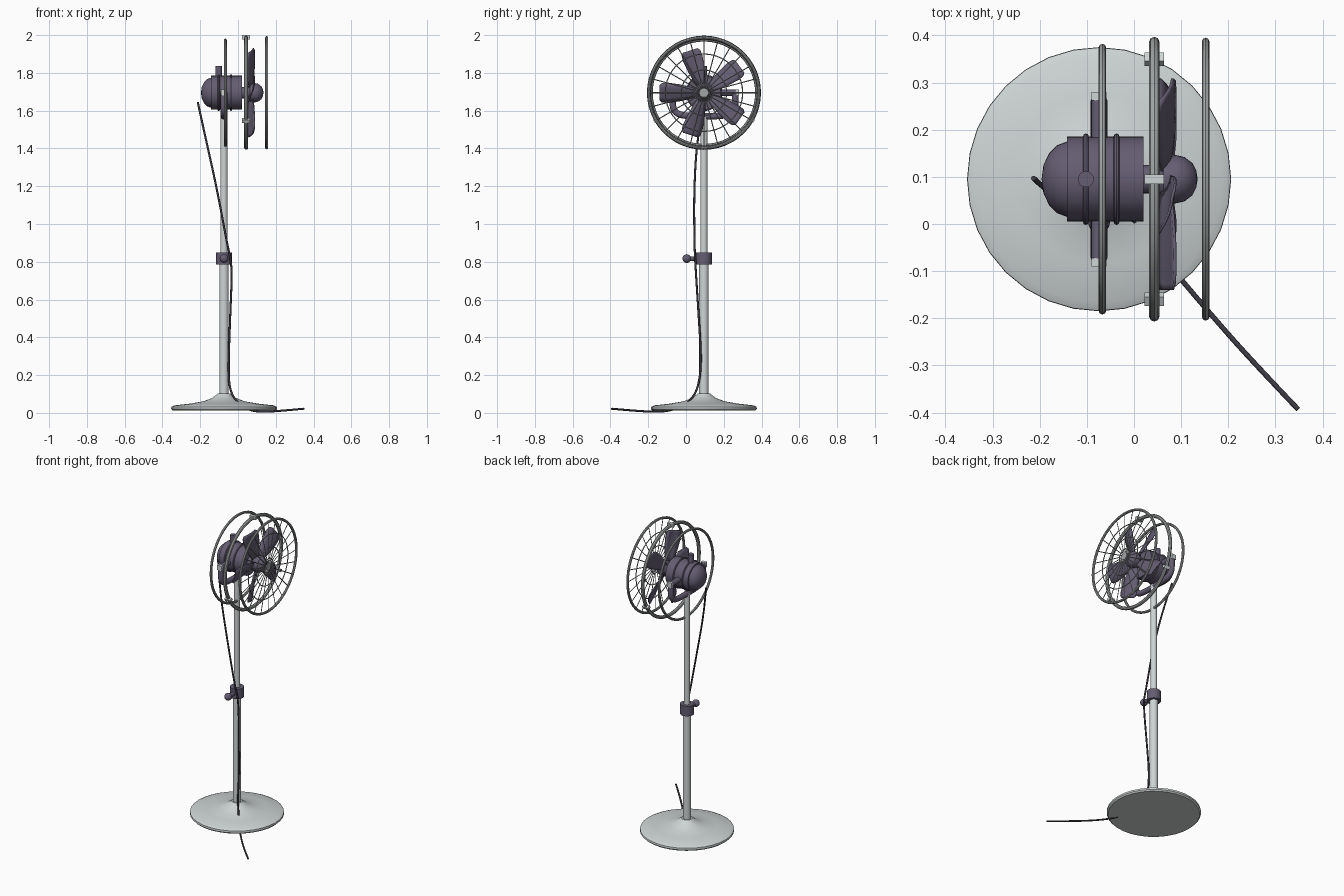
import bpy, bmesh, math
from mathutils import Vector, Matrix

if "Cube" in bpy.data.objects:
    bpy.data.objects.remove(bpy.data.objects["Cube"])

PX, CY, CZ = -0.074, 0.095, 1.695   # pole x, fan axis y and z


def mat(name, rgb):
    m = bpy.data.materials.new(name)
    m.diffuse_color = (*rgb, 1)
    m.use_nodes = True
    m.node_tree.nodes["Principled BSDF"].inputs["Base Color"].default_value = m.diffuse_color
    return m


DARK = mat("dark_plastic", (0.13, 0.11, 0.17))
BLACK = mat("black_rubber", (0.05, 0.045, 0.06))
PALE = mat("pale_metal", (0.62, 0.66, 0.66))
STEEL = mat("steel", (0.36, 0.38, 0.38))


def finish(name, bm, material, smooth=35):
    me = bpy.data.meshes.new(name)
    bmesh.ops.recalc_face_normals(bm, faces=bm.faces)
    bm.to_mesh(me)
    bm.free()
    ob = bpy.data.objects.new(name, me)
    bpy.context.collection.objects.link(ob)
    me.materials.append(material)
    bpy.ops.object.select_all(action='DESELECT')
    bpy.context.view_layer.objects.active = ob
    ob.select_set(True)
    if smooth:
        bpy.ops.object.shade_smooth_by_angle(angle=math.radians(smooth))
    return ob


def lathe(name, profile, origin, material, axis='Z', n=32):
    """Spin (radius, height) points about an axis through origin."""
    bm = bmesh.new()
    vs = [bm.verts.new((r, 0, h)) for r, h in profile]
    es = [bm.edges.new(p) for p in zip(vs, vs[1:])]
    bmesh.ops.spin(bm, geom=vs + es, cent=(0, 0, 0), axis=(0, 0, 1),
                   angle=2 * math.pi, steps=n)
    bmesh.ops.remove_doubles(bm, verts=bm.verts, dist=1e-5)
    rot = {'Z': Matrix(), 'X': Matrix.Rotation(math.pi / 2, 4, 'Y'),
           'Y': Matrix.Rotation(-math.pi / 2, 4, 'X')}[axis]
    bm.transform(Matrix.Translation(origin) @ rot)
    return finish(name, bm, material)


def cyl(name, r, h0, h1, origin, material, axis='Z', n=24):
    return lathe(name, [(0, h0), (r, h0), (r, h1), (0, h1)], origin, material, axis, n)


def ring(name, x, r, t, material, n=48, m=8):
    prof = [(r + t * math.cos(2 * math.pi * k / m), t * math.sin(2 * math.pi * k / m))
            for k in range(m + 1)]
    return lathe(name, prof, (x, CY, CZ), material, 'X', n)


def tube(name, pts, r, material, bevel=2, spline='NURBS'):
    cu = bpy.data.curves.new(name, 'CURVE')
    cu.dimensions = '3D'
    cu.bevel_depth, cu.bevel_resolution, cu.use_fill_caps = r, bevel, True
    sp = cu.splines.new(spline)
    sp.points.add(len(pts) - 1)
    for p, q in zip(sp.points, pts):
        p.co = (*q, 1)
    if spline == 'NURBS':
        sp.use_endpoint_u, sp.order_u, sp.resolution_u = True, 3, 6
    ob = bpy.data.objects.new(name, cu)
    bpy.context.collection.objects.link(ob)
    cu.materials.append(material)
    bpy.ops.object.select_all(action='DESELECT')
    bpy.context.view_layer.objects.active = ob
    ob.select_set(True)
    bpy.ops.object.convert(target='MESH')
    bpy.ops.object.shade_smooth_by_angle(angle=math.radians(50))


def box(name, size, matrix, material):
    bm = bmesh.new()
    bmesh.ops.create_cube(bm, size=1, matrix=matrix @ Matrix.Diagonal((*size, 1)))
    finish(name, bm, material, 0)


# Base and telescopic pole
foot = (PX, CY, 0)
lathe("base", [(0, .012), (.272, .012), (.28, .02), (.279, .032), (.262, .04), (.18, .049),
               (.11, .061), (.065, .078), (.04, .096), (.034, .102), (0, .102)],
      foot, PALE)
cyl("lower_pole", .025, .09, .80, foot, PALE)
cyl("upper_pole", .019, .78, 1.58, foot, PALE)

# Height collar with clamp knob
cyl("height_collar", .042, .785, .85, foot, DARK)
cyl("clamp_stem", .012, 0, .07, (PX, 0, .817), DARK, 'Y', 16)
arc = [(.023 * math.sin(a), -.023 * math.cos(a)) for a in [k * math.pi / 10 for k in range(11)]]
lathe("clamp_knob", arc, (PX, .004, .817), DARK, 'Y', 20)

# Motor housing, bands, oscillation knob, shaft and hub
motor = (0, CY, CZ)
lathe("motor_housing", [(0, -.196), (.03, -.192), (.055, -.18), (.072, -.163), (.08, -.142),
                        (.09, -.142), (.09, .02), (0, .02)], motor, DARK, 'X')
for i, x in enumerate((-.102, -.037)):
    ring(f"motor_band_{i}", x, .091, .006, DARK, 32)
cyl("oscillation_knob", .017, .08, .142, (-.102, CY, CZ), DARK, 'Z', 20)
cyl("motor_shaft", .03, .01, .065, motor, DARK, 'X')
lathe("fan_hub", [(0, .05), (.03, .051), (.046, .063), (.052, .085), (.047, .107),
                  (.034, .124), (.018, .132), (0, .135)], motor, DARK, 'X')

# Yoke holding the motor
half = [(.165, .0), (.168, -.06), (.155, -.105), (.10, -.125)]
yoke = [(PX, CY - a, CZ + b) for a, b in half] + \
       [(PX, CY + a, CZ + b) for a, b in reversed(half)]
tube("yoke", yoke, .018, DARK, 3)
for s in (-1, 1):
    lo, hi = sorted((s * .08, s * .168))
    cyl(f"pivot_pin_{s}", .017, lo, hi, (PX, CY, CZ), DARK, 'Y', 16)
    box(f"pivot_cap_{s}", (.032, .018, .032),
        Matrix.Translation((PX, CY + s * .176, CZ)), PALE)

# Five pitched fan blades
for i in range(5):
    bm = bmesh.new()
    rows = []
    for r, w in ((.035, .022), (.08, .036), (.13, .048), (.19, .056), (.222, .054), (.235, .042)):
        pitch = math.radians(28 - 40 * r)
        row = []
        for k in range(5):
            u = (k / 2 - 1) * w
            row.append(bm.verts.new((.068 + u * math.sin(pitch) + .006 * (1 - (u / w) ** 2),
                                     u * math.cos(pitch), r)))
        rows.append(row)
    for a, b in zip(rows, rows[1:]):
        for k in range(4):
            bm.faces.new((a[k], a[k + 1], b[k + 1], b[k]))
    bm.transform(Matrix.Translation(motor) @
                 Matrix.Rotation(math.radians(18 + 72 * i), 4, 'X'))
    ob = finish(f"blade_{i}", bm, DARK)
    so = ob.modifiers.new("thickness", 'SOLIDIFY')
    so.thickness, so.offset = .006, 0

# Guard rings, front grille circles and spokes
ring("rear_guard_ring", -.067, .279, .008, STEEL)
ring("middle_guard_ring", .043, .291, .011, STEEL)
FX = .152
ring("front_guard_ring", FX, .292, .008, STEEL)
for i, r in enumerate((.05, .12, .205)):
    ring(f"grille_circle_{i}", FX, r, .003, STEEL, 40, 6)
for i in range(24):
    a = 2 * math.pi * i / 24
    d = Vector((0, math.cos(a), math.sin(a)))
    o = Vector((FX, CY, CZ))
    tube(f"grille_spoke_{i}", [o + d * .02, o + d * .292], .0028, STEEL, 0, 'POLY')
cyl("grille_centre", .024, -.005, .005, (FX, CY, CZ), STEEL, 'X')

# Three clips on the middle ring
for i in range(3):
    m = Matrix.Translation((.043, CY, CZ)) @ Matrix.Rotation(math.radians(120 * i), 4, 'X') @ \
        Matrix.Translation((0, 0, .294))
    box(f"guard_clip_{i}", (.042, .02, .022), m, PALE)

# Power cord
tube("power_cord", [(-.213, .097, 1.645), (-.175, .06, 1.47), (-.11, .042, 1.18),
                    (-.055, .045, .88), (-.03, .05, .78), (-.042, .068, .5),
                    (-.05, .082, .27), (-.047, .065, .13), (-.01, .02, .06),
                    (.06, -.07, .012), (.14, -.165, .005), (.24, -.28, .012),
                    (.348, -.393, .022)], .0055, BLACK)
